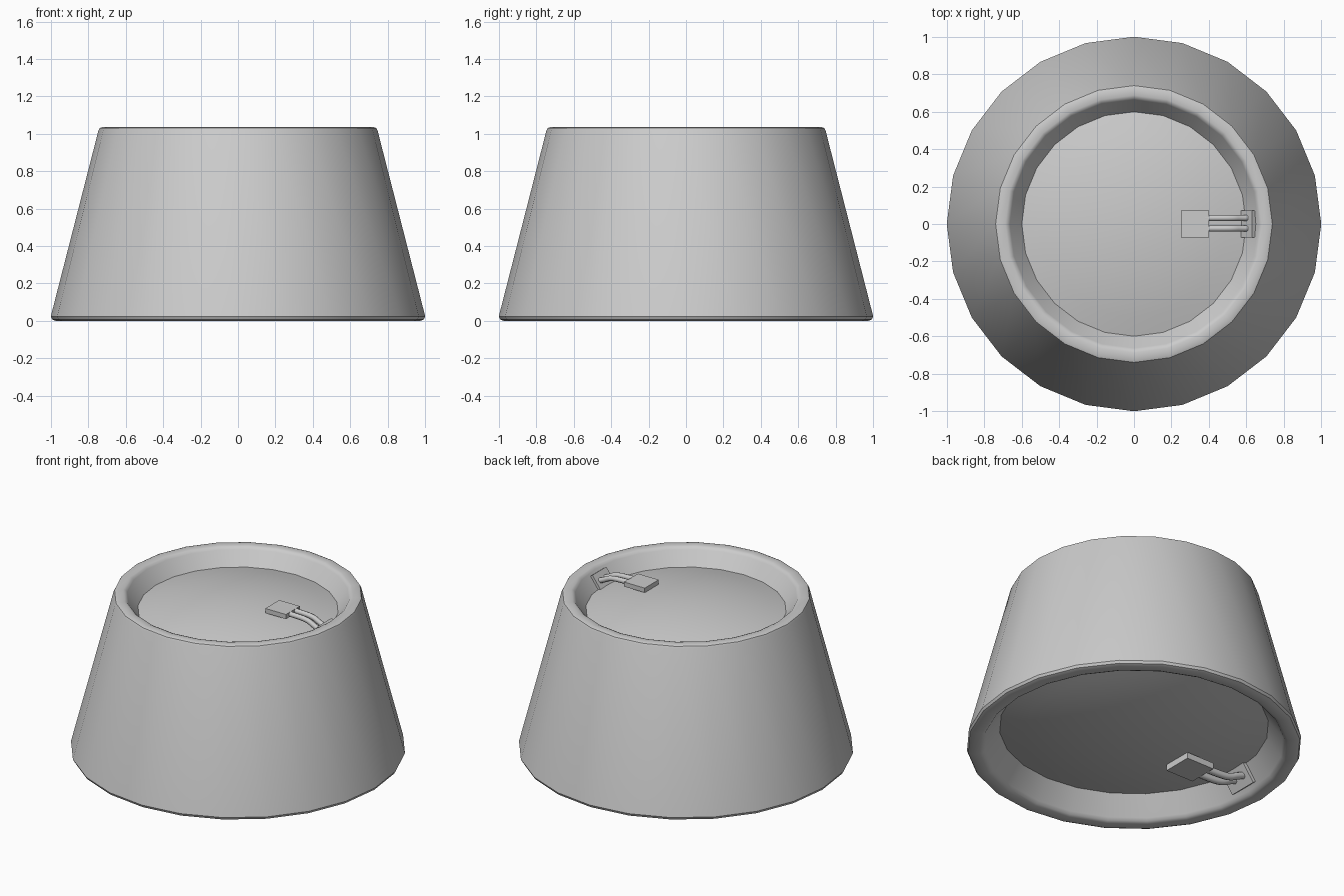
import bpy, bmesh, math
from mathutils import Matrix, Vector

if "Cube" in bpy.data.objects:
    bpy.data.objects.remove(bpy.data.objects["Cube"])

H = 1.035      # total height
S = 1.342      # the bottom end is a larger, turned copy of the top end
SIDES = 24

grey = bpy.data.materials.new("plain_grey")
grey.diffuse_color = (0.6, 0.6, 0.6, 1)
grey.use_nodes = True
grey.node_tree.nodes["Principled BSDF"].inputs["Base Color"].default_value = grey.diffuse_color

TOP = Matrix.Translation((0, 0, H))
BOTTOM = Matrix.Rotation(math.pi, 4, 'Y') @ Matrix.Scale(S, 4)


def finish(name, bm, angle=40):
    bmesh.ops.recalc_face_normals(bm, faces=bm.faces)
    me = bpy.data.meshes.new(name)
    bm.to_mesh(me)
    bm.free()
    for p in me.polygons:
        p.use_smooth = True
    me.set_sharp_from_angle(angle=math.radians(angle))
    me.materials.append(grey)
    ob = bpy.data.objects.new(name, me)
    bpy.context.collection.objects.link(ob)
    return ob


def lathe(name, profile):
    """Spin (radius, z) points around the z axis."""
    bm = bmesh.new()
    rings = []
    for r, z in profile:
        if r < 1e-6:
            rings.append([bm.verts.new((0, 0, z))] * SIDES)
        else:
            rings.append([bm.verts.new((r * math.cos(math.tau * i / SIDES),
                                        r * math.sin(math.tau * i / SIDES), z))
                          for i in range(SIDES)])
    for a, b in zip(rings, rings[1:]):
        for i in range(SIDES):
            j = (i + 1) % SIDES
            quad = [a[i], a[j], b[j], b[i]]
            bm.faces.new(list(dict.fromkeys(quad)))
    return finish(name, bm)


def box(name, size, matrix, taper=1.0):
    """Box whose +x end can be thinner than its -x end."""
    bm = bmesh.new()
    bmesh.ops.create_cube(bm, size=1)
    for v in bm.verts:
        if v.co.x > 0 and v.co.z < 0:
            v.co.z = 0.5 - taper
        v.co = Vector(v.co) * Vector(size)
    bm.transform(matrix)
    return finish(name, bm, 30)


# Tapered shell with rounded rims and sloping inner walls at both ends
rim = [(0.60, 0.105), (0.664, 0.018), (0.673, 0.006), (0.688, 0.0),
       (0.727, 0.0), (0.740, 0.005), (0.746, 0.017)]
upper = [(r, H - d) for r, d in rim]
lower = [(r * S, d * S) for r, d in reversed(rim)]
lathe("shell", upper + lower)

for end, mat in (("top", TOP), ("bottom", BOTTOM)):
    # Shallow dome closing the recess
    R, rise = 0.60, 0.085
    dome = [(R * k / 6, -0.105 + rise * (1 - (k / 6) ** 2)) for k in range(7)]
    lathe(end + "_dome", dome).matrix_world = mat

    # Plug floating just above the dome
    box(end + "_plug", (0.15, 0.145, 0.03),
        Matrix.Translation((0.325, 0, -0.019))).matrix_world = mat

    # Socket plate lying on the inner wall
    tilt = math.atan2(0.087, 0.064)
    box(end + "_socket", (0.10, 0.145, 0.025),
        Matrix.Translation((0.612, 0, -0.068))
        @ Matrix.Rotation(-tilt, 4, 'Y')).matrix_world = mat

    # Pair of bent cables from plug to socket
    for side in (-1, 1):
        cu = bpy.data.curves.new(end + "_cable", 'CURVE')
        cu.dimensions = '3D'
        cu.bevel_depth = 0.017
        cu.bevel_resolution = 2
        cu.resolution_u = 4
        path = [(0.38, -0.02), (0.46, -0.02), (0.53, -0.027),
                (0.57, -0.05), (0.615, -0.068)]
        sp = cu.splines.new('NURBS')
        sp.points.add(len(path) - 1)
        for pt, (x, z) in zip(sp.points, path):
            pt.co = (x, side * 0.028 + 0.004, z, 1)
        sp.order_u = 3
        sp.use_endpoint_u = True
        cu.materials.append(grey)
        ob = bpy.data.objects.new(f"{end}_cable_{'left' if side < 0 else 'right'}", cu)
        bpy.context.collection.objects.link(ob)
        ob.matrix_world = mat
